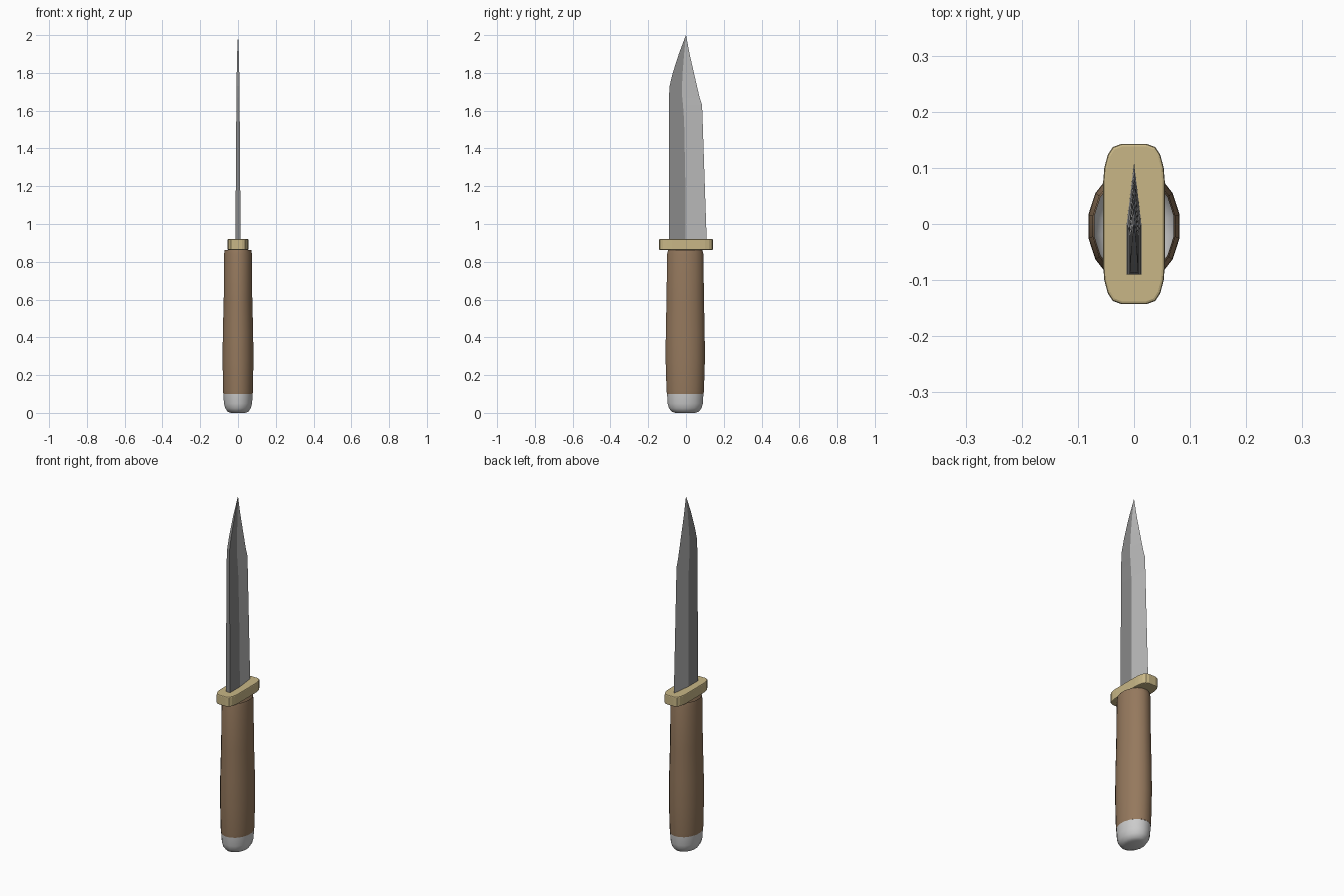
import bpy, math

if "Cube" in bpy.data.objects:
    bpy.data.objects.remove(bpy.data.objects["Cube"])


def material(name, rgb):
    m = bpy.data.materials.new(name)
    m.diffuse_color = (*rgb, 1)
    m.use_nodes = True
    m.node_tree.nodes["Principled BSDF"].inputs["Base Color"].default_value = m.diffuse_color
    return m


def loft(name, rings, cap_start=False, cap_end=False, mat=None, smooth=40):
    """Skin a list of equal-length closed rings."""
    n = len(rings[0])
    verts = [p for r in rings for p in r]
    faces = [(k * n + i, k * n + (i + 1) % n, (k + 1) * n + (i + 1) % n, (k + 1) * n + i)
             for k in range(len(rings) - 1) for i in range(n)]
    if cap_start:
        faces.append(tuple(reversed(range(n))))
    if cap_end:
        faces.append(tuple(range(len(verts) - n, len(verts))))
    me = bpy.data.meshes.new(name)
    me.from_pydata(verts, [], faces)
    ob = bpy.data.objects.new(name, me)
    bpy.context.collection.objects.link(ob)
    if mat:
        me.materials.append(mat)
    if smooth:
        bpy.ops.object.select_all(action='DESELECT')
        ob.select_set(True)
        bpy.context.view_layer.objects.active = ob
        bpy.ops.object.shade_smooth_by_angle(angle=math.radians(smooth))
    return ob


def oval(z, rx, ry, cy=-0.004, n=16, power=1.0):
    """Ring with a half-step offset; power below 1 makes it boxier."""
    ring = []
    for i in range(n):
        a = 2 * math.pi * (i + 0.5) / n
        c, s = math.cos(a), math.sin(a)
        ring.append((math.copysign(abs(c) ** power, c) * rx,
                     cy + math.copysign(abs(s) ** power, s) * ry, z))
    return ring


wood = material("wood", (0.30, 0.19, 0.11))
brass = material("brass", (0.58, 0.47, 0.24))
dark_steel = material("dark_steel", (0.25, 0.25, 0.25))
steel = material("steel", (0.5, 0.5, 0.5))

# Grip: open tube, swelling gently towards the pommel
loft("grip", [oval(z, rx, ry) for z, rx, ry in [
    (0.10, 0.079, 0.099), (0.12, 0.081, 0.101), (0.28, 0.083, 0.106), (0.42, 0.082, 0.105),
    (0.60, 0.077, 0.101), (0.84, 0.075, 0.098), (0.862, 0.072, 0.093)]], mat=wood)

# Pommel: rounded bowl closing the lower end
loft("pommel", [oval(z, rx, ry) for z, rx, ry in [
    (0.0, 0.040, 0.052), (0.007, 0.057, 0.074), (0.025, 0.069, 0.088),
    (0.05, 0.076, 0.095), (0.10, 0.079, 0.098)]], cap_start=True, smooth=50)

# Guard: rounded bar with softened rims
quarter = [(0.055, 0.075), (0.053, 0.100), (0.047, 0.123), (0.038, 0.137), (0.022, 0.143)]
outline = (quarter + [(-x, y) for x, y in reversed(quarter)]
           + [(-x, -y) for x, y in quarter] + [(x, -y) for x, y in reversed(quarter)])
guard = loft("guard", [[(x, y, z) for x, y in outline] for z in (0.863, 0.920)],
             cap_start=True, cap_end=True, mat=brass, smooth=0)
bevel = guard.modifiers.new("soft_rim", 'BEVEL')
bevel.width = 0.005
bevel.segments = 2
bevel.limit_method = 'ANGLE'
bevel.angle_limit = math.radians(60)

# Blade stations: z, spine y, ridge y, cutting edge y, half thickness
stations = [(0.90, -0.09, -0.002, 0.110, 0.0135), (1.25, -0.09, -0.004, 0.098, 0.0115),
            (1.55, -0.09, -0.010, 0.088, 0.0092), (1.63, -0.09, -0.016, 0.085, 0.0085),
            (1.67, -0.09, -0.020, 0.072, 0.0082), (1.73, -0.087, -0.021, 0.058, 0.0077),
            (1.80, -0.070, -0.018, 0.042, 0.0067), (1.90, -0.038, -0.010, 0.019, 0.0046),
            (2.00, -0.0004, 0.0, 0.0004, 0.0003)]
blade = loft("blade", [[(-t, s, z), (t, s, z), (t, r, z), (0, e, z), (-t, r, z)]
                       for z, s, r, e, t in stations],
             cap_start=True, cap_end=True, mat=dark_steel, smooth=0)
blade.data.materials.append(steel)
for k in range(len(stations) - 1):
    for i in (2, 3):
        blade.data.polygons[k * 5 + i].material_index = 1
